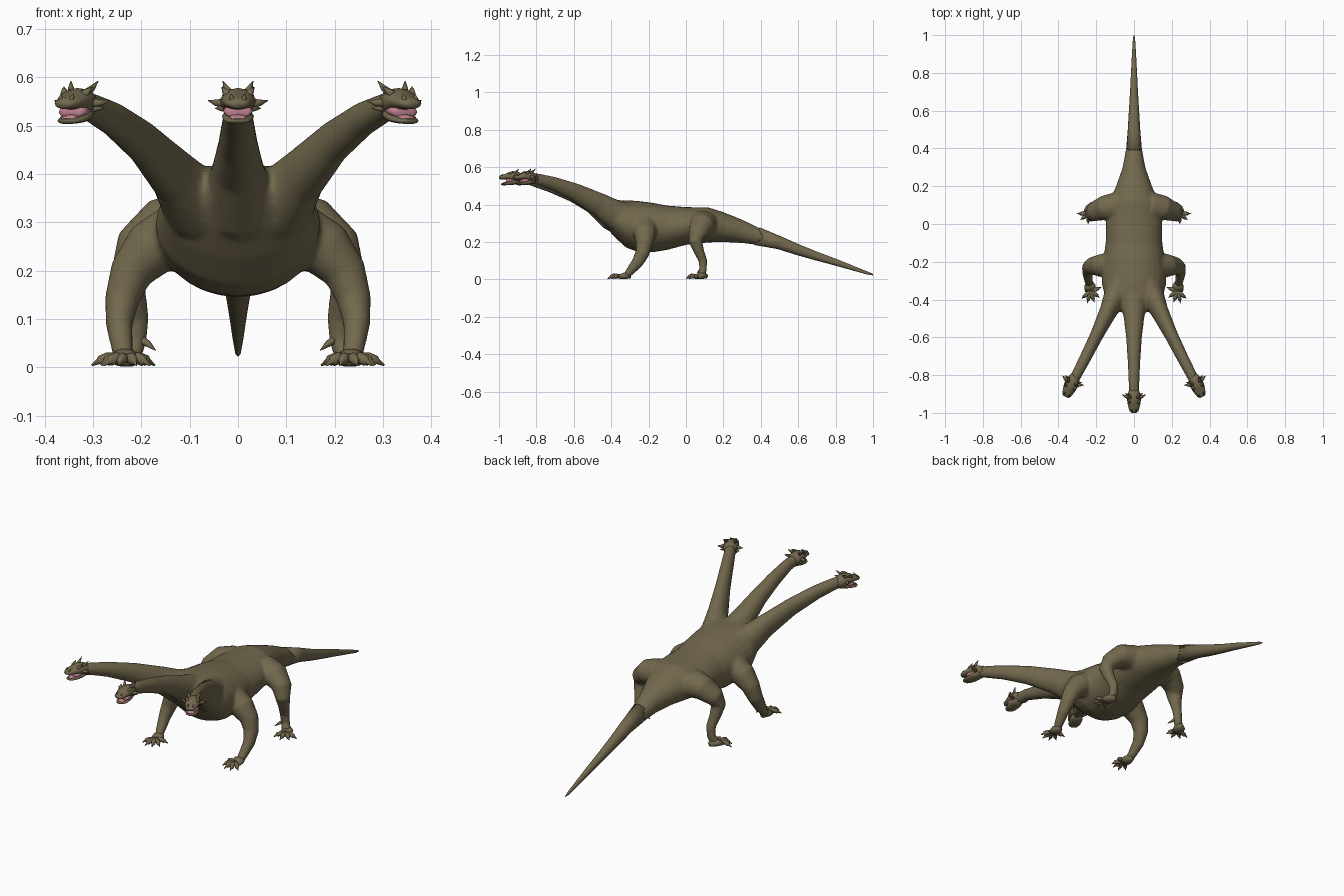
import bpy, bmesh, math
from mathutils import Vector, Matrix


def material(name, rgb):
    m = bpy.data.materials.new(name)
    m.diffuse_color = (*rgb, 1)
    return m


HIDE = material("olive_hide", (0.170, 0.140, 0.075))
PINK = material("mouth_pink", (0.52, 0.22, 0.27))


def tube(bm, pts, ref=(1, 0, 0), n=16, mat=0, upright=False):
    """Loft elliptical rings (x, y, z, half width, half height) along a path."""
    ref = Vector(ref)
    P = [Vector(p[:3]) for p in pts]
    rings = []
    for i, p in enumerate(pts):
        t = (P[min(i + 1, len(P) - 1)] - P[max(i - 1, 0)]).normalized()
        if upright:
            t = Vector((0, -1, 0))
        side = (ref - t * ref.dot(t)).normalized()
        up = side.cross(t)
        rings.append([bm.verts.new(P[i] + side * p[3] * math.cos(a) + up * p[4] * math.sin(a))
                      for a in (2 * math.pi * k / n for k in range(n))])
    faces = [bm.faces.new(rings[0]), bm.faces.new(rings[-1])]
    for a, b in zip(rings, rings[1:]):
        for k in range(n):
            faces.append(bm.faces.new((a[k], a[(k + 1) % n], b[(k + 1) % n], b[k])))
    for f in faces:
        f.material_index = mat
        f.smooth = True


def spike(bm, base, tip, r, bend=0.0, n=6):
    b, t = Vector(base), Vector(tip)
    m = (b + t) / 2 + Vector((0, 0, bend))
    ref = (0, 1, 0) if abs((t - b).normalized().x) > 0.6 else (1, 0, 0)
    tube(bm, [(*b, r, r), (*m, r * 0.7, r * 0.7), (*t, 0.001, 0.001)], ref, n)


def finish(name, bm, matrix=None):
    if matrix:
        bm.transform(matrix)
    bmesh.ops.recalc_face_normals(bm, faces=bm.faces)
    me = bpy.data.meshes.new(name)
    bm.to_mesh(me)
    bm.free()
    me.materials.append(HIDE)
    me.materials.append(PINK)
    ob = bpy.data.objects.new(name, me)
    bpy.context.collection.objects.link(ob)
    return ob


def flip(pts, s):
    return [(p[0] * s, *p[1:]) for p in pts]


# Torso rings: y, top, bottom, half width
torso = [(0.46, 0.247, 0.168, 0.036), (0.4, 0.272, 0.182, 0.042), (0.3, 0.32, 0.195, 0.06),
         (0.2, 0.36, 0.2, 0.095), (0.12, 0.385, 0.198, 0.13), (0.0, 0.387, 0.185, 0.15),
         (-0.1, 0.395, 0.158, 0.15), (-0.18, 0.41, 0.145, 0.162), (-0.26, 0.42, 0.148, 0.17),
         (-0.32, 0.424, 0.17, 0.17), (-0.38, 0.424, 0.225, 0.155), (-0.43, 0.415, 0.28, 0.12),
         (-0.47, 0.40, 0.33, 0.06)]
body = bmesh.new()
tube(body, [(0, y, (t + b) / 2, w, (t - b) / 2) for y, t, b, w in torso], n=28, upright=True)

# Middle neck
tube(body, [(0, -0.32, 0.32, 0.09, 0.09), (0, -0.40, 0.348, 0.075, 0.085), (0, -0.5, 0.41, 0.054, 0.056),
            (0, -0.6, 0.458, 0.042, 0.046), (0, -0.72, 0.502, 0.034, 0.038),
            (0, -0.84, 0.536, 0.028, 0.03), (0, -0.92, 0.543, 0.026, 0.028)])

outer_neck = [(0.06, -0.3, 0.32, 0.08, 0.09), (0.095, -0.38, 0.345, 0.066, 0.08),
              (0.135, -0.46, 0.398, 0.047, 0.064), (0.198, -0.59, 0.466, 0.035, 0.048),
              (0.258, -0.71, 0.513, 0.031, 0.037), (0.305, -0.80, 0.538, 0.028, 0.03),
              (0.33, -0.845, 0.543, 0.026, 0.028)]
front_leg = [(0.12, -0.22, 0.285, 0.07, 0.06), (0.18, -0.22, 0.245, 0.06, 0.06),
             (0.222, -0.222, 0.195, 0.046, 0.045), (0.24, -0.233, 0.14, 0.038, 0.036),
             (0.246, -0.26, 0.09, 0.032, 0.028), (0.24, -0.3, 0.042, 0.023, 0.023),
             (0.236, -0.32, 0.02, 0.018, 0.02)]
rear_leg = [(0.09, 0.09, 0.30, 0.08, 0.07), (0.16, 0.085, 0.29, 0.065, 0.06),
            (0.21, 0.065, 0.25, 0.052, 0.046), (0.225, 0.05, 0.205, 0.037, 0.036),
            (0.218, 0.07, 0.15, 0.028, 0.028), (0.208, 0.09, 0.1, 0.023, 0.024),
            (0.212, 0.092, 0.05, 0.02, 0.022), (0.225, 0.08, 0.022, 0.022, 0.024)]
for s in (-1, 1):
    tube(body, flip(outer_neck, s))
    tube(body, flip(front_leg, s), ref=(0, 1, 0))
    tube(body, flip(rear_leg, s), ref=(0, 1, 0))

# Fuse torso, necks and legs into one skin
skin = finish("body_necks_and_legs", body)
rm = skin.modifiers.new("fuse", "REMESH")
rm.mode = "VOXEL"
rm.voxel_size = 0.007
rm.use_smooth_shade = True
sm = skin.modifiers.new("soften", "SMOOTH")
sm.factor = 0.5
sm.iterations = 6

# Tail
tail = bmesh.new()
tube(tail, [(0, 0.38, 0.231, 0.043, 0.049), (0, 0.5, 0.196, 0.033, 0.035), (0, 0.6, 0.158, 0.027, 0.029),
            (0, 0.7, 0.124, 0.021, 0.023), (0, 0.8, 0.092, 0.016, 0.018),
            (0, 0.9, 0.058, 0.011, 0.012), (0, 0.98, 0.031, 0.006, 0.007), (0, 1.0, 0.025, 0.002, 0.003)])
finish("tail", tail)

# Feet: flat palm, knuckled toes and claws
FRONT_TOES = [(0.278, -0.395), (0.248, -0.42), (0.21, -0.415), (0.182, -0.39), (0.172, -0.335)]
REAR_TOES = [(0.303, 0.055), (0.283, 0.022), (0.243, 0.0), (0.198, 0.015)]
for s, label in ((-1, "left"), (1, "right")):
    for kind, heel, mid, toes in (("front", (0.238, -0.295), (0.23, -0.355), FRONT_TOES),
                                  ("rear", (0.215, 0.112), (0.24, 0.055), REAR_TOES)):
        bm = bmesh.new()
        (hx, hy), (mx, my) = heel, mid
        tube(bm, [(s * hx, hy, 0.018, 0.012, 0.012), (s * (hx + mx) / 2, (hy + my) / 2, 0.02, 0.03, 0.019),
                  (s * mx, my, 0.014, 0.03, 0.013)], n=10)
        for tx, ty in toes:
            d = Vector((tx - mx, ty - my))
            ref = (0, 1, 0) if abs(d.x) > abs(d.y) else (1, 0, 0)
            at = lambda f: (s * (mx + d.x * f), my + d.y * f)
            tube(bm, [(*at(-0.1), 0.016, 0.011, 0.012), (*at(0.5), 0.019, 0.011, 0.012),
                      (*at(0.72), 0.013, 0.009, 0.011), (*at(0.78), 0.012, 0.005, 0.006),
                      (*at(1), 0.004, 0.001, 0.002)], ref, n=8)
        if kind == "rear":
            spike(bm, (s * 0.205, 0.09, 0.06), (s * 0.17, 0.06, 0.035), 0.011, 0.002)
        finish(f"{label}_{kind}_foot", bm)


def head(name, loc, yaw):
    """Open-mouthed horned head facing -y around its own origin."""
    bm = bmesh.new()
    # Skull and upper jaw
    tube(bm, [(0, 0.035, 0.0, 0.024, 0.024), (0, 0.012, 0.006, 0.033, 0.03), (0, -0.018, 0.011, 0.037, 0.027),
              (0, -0.042, 0.012, 0.034, 0.02), (0, -0.062, 0.008, 0.029, 0.014),
              (0, -0.08, 0.006, 0.024, 0.012), (0, -0.09, 0.004, 0.013, 0.006)], n=12, upright=True)
    # Lower jaw
    tube(bm, [(0, 0.02, -0.012, 0.024, 0.016), (0, -0.015, -0.02, 0.033, 0.014),
              (0, -0.045, -0.027, 0.031, 0.009), (0, -0.068, -0.031, 0.023, 0.006),
              (0, -0.078, -0.03, 0.012, 0.004)], n=12, upright=True)
    # Mouth lining and tongue
    tube(bm, [(0, 0.0, -0.008, 0.026, 0.012), (0, -0.035, -0.01, 0.031, 0.014),
              (0, -0.05, -0.012, 0.028, 0.013), (0, -0.052, -0.012, 0.02, 0.009)], n=12, mat=1, upright=True)
    tube(bm, [(0, -0.04, -0.02, 0.02, 0.006), (0, -0.069, -0.025, 0.015, 0.004)], n=8, mat=1, upright=True)
    for s in (-1, 1):
        spike(bm, (s * 0.027, -0.01, 0.008), (s * 0.062, 0.006, 0.012), 0.011, -0.003)   # cheek horns
        spike(bm, (s * 0.024, 0.0, -0.004), (s * 0.047, 0.014, -0.004), 0.009)
        spike(bm, (s * 0.018, -0.01, 0.028), (s * 0.031, 0.018, 0.052), 0.009, -0.002)   # crown horns
        spike(bm, (s * 0.022, -0.036, 0.024), (s * 0.033, -0.012, 0.04), 0.009)          # brows
        spike(bm, (s * 0.012, -0.078, 0.012), (s * 0.014, -0.07, 0.025), 0.006)          # nostril bumps
    finish(name, bm, Matrix.Translation(loc) @ Matrix.Rotation(yaw, 4, "Z"))


head("middle_head", (0, -0.91, 0.54), 0)
head("left_head", (-0.325, -0.833, 0.54), -math.radians(24))
head("right_head", (0.325, -0.833, 0.54), math.radians(24))
